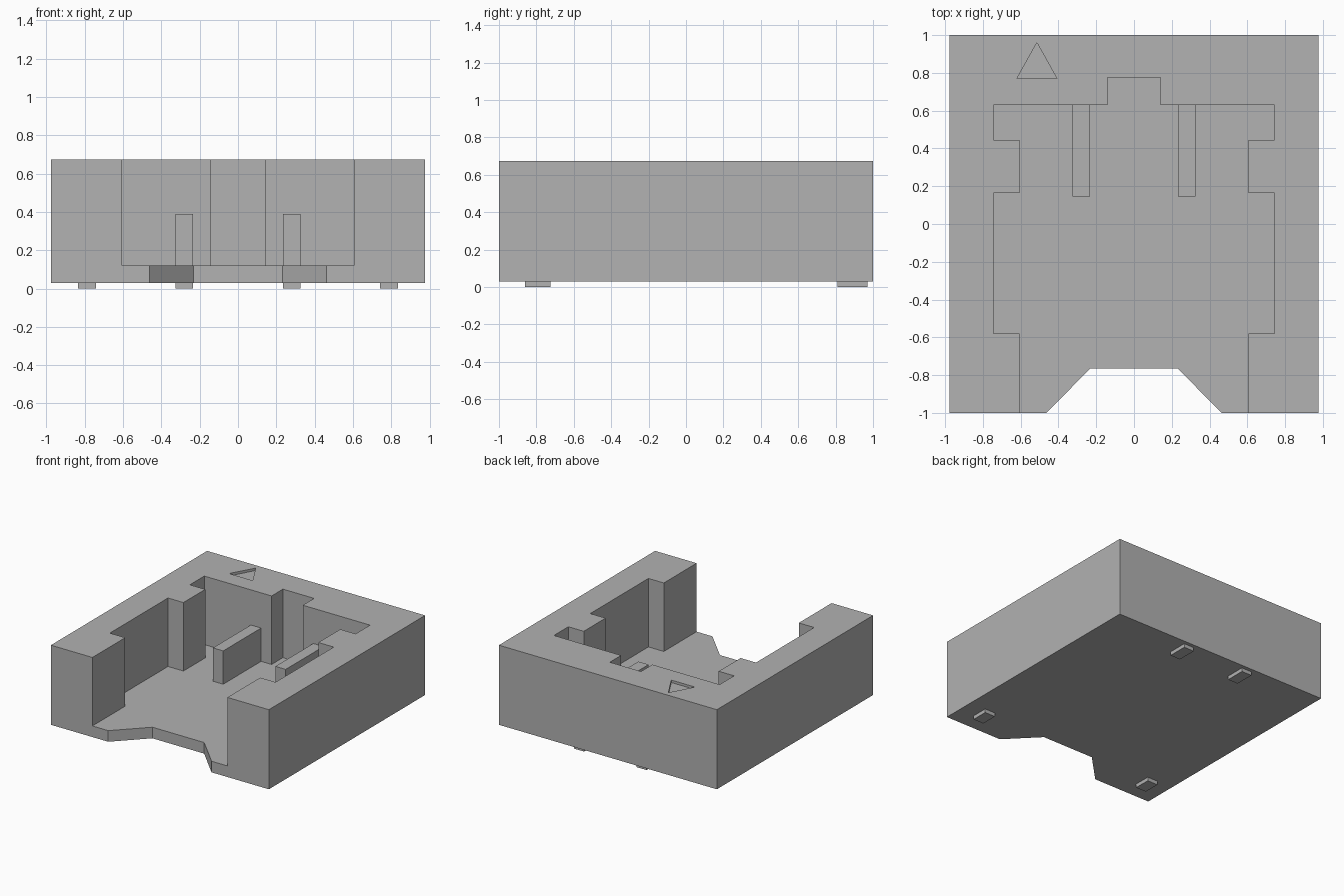
import bpy
import bmesh

if "Cube" in bpy.data.objects:
    bpy.data.objects.remove(bpy.data.objects["Cube"], do_unlink=True)

grey = bpy.data.materials.new("plain grey")
grey.use_nodes = True
colour = (0.445, 0.445, 0.445, 1.0)
grey.diffuse_color = colour
grey.node_tree.nodes["Principled BSDF"].inputs["Base Color"].default_value = colour


def prism(name, outline, z0, z1):
    """Extrude a flat outline from z0 up to z1."""
    bm = bmesh.new()
    face = bm.faces.new([bm.verts.new((x, y, z0)) for x, y in outline])
    top = bmesh.ops.extrude_face_region(bm, geom=[face])["geom"]
    verts = [g for g in top if isinstance(g, bmesh.types.BMVert)]
    bmesh.ops.translate(bm, verts=verts, vec=(0, 0, z1 - z0))
    bmesh.ops.recalc_face_normals(bm, faces=bm.faces)
    mesh = bpy.data.meshes.new(name)
    bm.to_mesh(mesh)
    bm.free()
    mesh.materials.append(grey)
    obj = bpy.data.objects.new(name, mesh)
    bpy.context.collection.objects.link(obj)
    return obj


def block(name, x0, x1, y0, y1, z0, z1):
    return prism(name, [(x0, y0), (x1, y0), (x1, y1), (x0, y1)], z0, z1)


def mirrored(half):
    """Complete a right-hand half outline with its mirror image."""
    return half + [(-x, y) for x, y in reversed(half)]


def cut(target, cutter):
    mod = target.modifiers.new("cut", "BOOLEAN")
    mod.operation = "DIFFERENCE"
    mod.solver = "EXACT"
    mod.object = cutter
    bpy.context.view_layer.objects.active = target
    bpy.ops.object.modifier_apply(modifier=mod.name)
    bpy.data.objects.remove(cutter, do_unlink=True)


# Outer block with the angled notch in its front edge
BOTTOM, FLOOR, TOP = 0.03, 0.12, 0.675
body = prism("tray_body", mirrored(
    [(0.232, -0.765), (0.463, -1.0), (0.977, -1.0), (0.977, 1.0)]), BOTTOM, TOP)

# Stepped cavity, open at the front
cut(body, prism("cavity_cutter", mirrored(
    [(0.605, -1.1), (0.605, -0.58), (0.743, -0.58), (0.743, 0.165),
     (0.605, 0.165), (0.605, 0.445), (0.743, 0.445), (0.743, 0.63),
     (0.14, 0.63), (0.14, 0.775)]), FLOOR, TOP + 0.1))

# Shallow triangular marker in the rim
cut(body, prism("marker_cutter", [(-0.62, 0.77), (-0.408, 0.77), (-0.514, 0.96)],
                TOP - 0.02, TOP + 0.1))

# Support ribs running out from the back wall, and the feet underneath
for side, name in ((-1, "right"), (1, "left")):
    cx = side * 0.28
    block(name + "_rib", cx - 0.046, cx + 0.046, 0.145, 0.64, FLOOR - 0.01, 0.39)
    block(name + "_back_foot", cx - 0.046, cx + 0.046, 0.81, 0.97, 0, BOTTOM + 0.01)
    cx = side * 0.789
    block(name + "_front_foot", cx - 0.047, cx + 0.047, -0.86, -0.725, 0, BOTTOM + 0.01)
